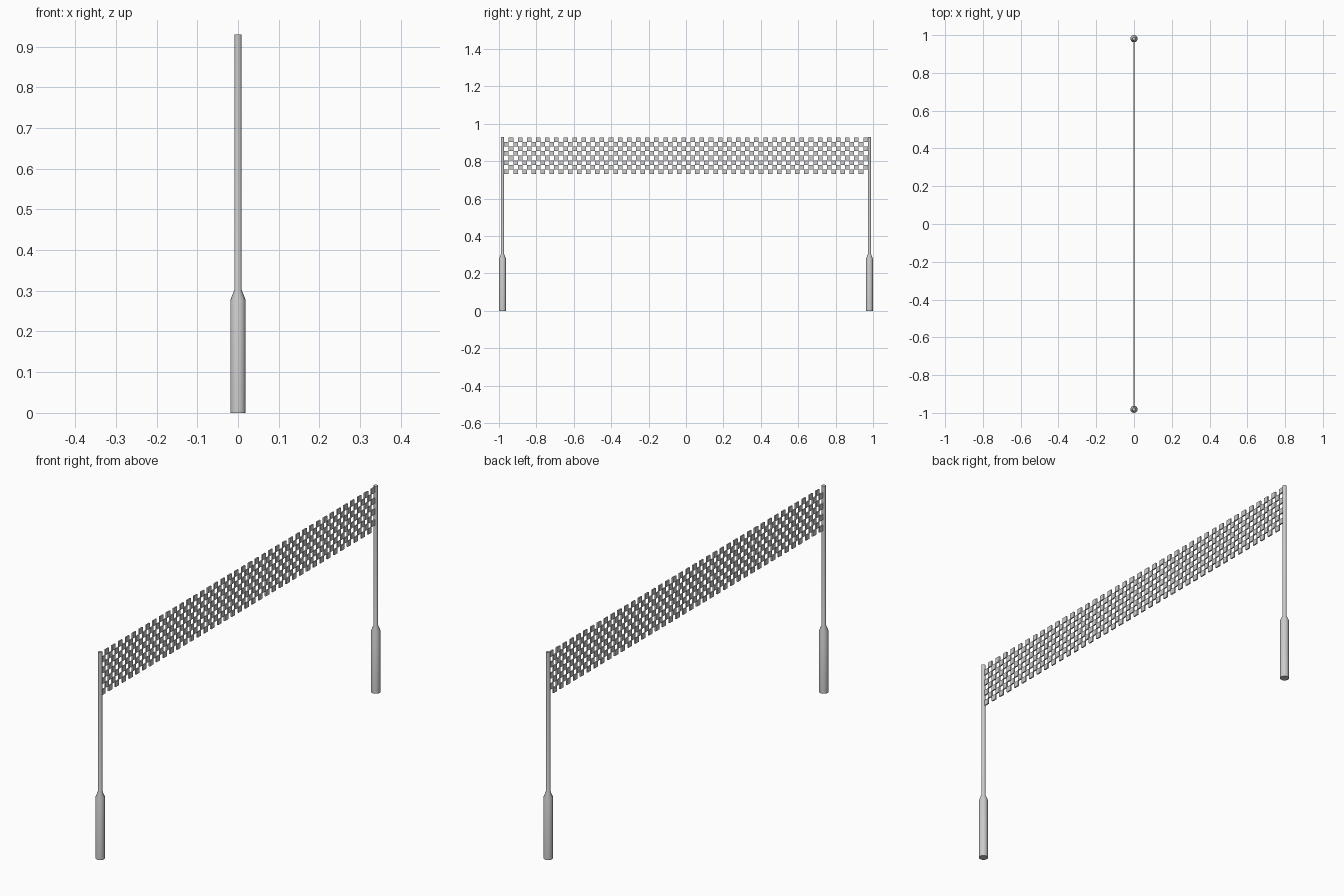
import bpy, bmesh, math

if "Cube" in bpy.data.objects:
    bpy.data.objects.remove(bpy.data.objects["Cube"])

BASE_R, POLE_R, TOP = 0.019, 0.009, 0.93
POST_Y = 1 - BASE_R
COLS, ROWS = 80, 8
HALF_W, Z0, Z1, THICK = 0.972, 0.731, 0.927, 0.006


def finish(name, bm):
    mesh = bpy.data.meshes.new(name)
    bm.normal_update()
    bm.to_mesh(mesh)
    bm.free()
    obj = bpy.data.objects.new(name, mesh)
    bpy.context.collection.objects.link(obj)
    return obj


# Posts: a lathed profile with a thick sleeve at the foot
def post(name, y, sides=16):
    profile = [(BASE_R, 0), (BASE_R, 0.277), (POLE_R, 0.302), (POLE_R, TOP)]
    bm = bmesh.new()
    rings = []
    for r, z in profile:
        rings.append([bm.verts.new((r * math.cos(2 * math.pi * i / sides),
                                    y + r * math.sin(2 * math.pi * i / sides), z))
                      for i in range(sides)])
    for a, b in zip(rings, rings[1:]):
        for i in range(sides):
            j = (i + 1) % sides
            bm.faces.new((a[i], a[j], b[j], b[i]))
    bm.faces.new(rings[0][::-1])
    bm.faces.new(rings[-1])
    obj = finish(name, bm)
    bpy.ops.object.select_all(action='DESELECT')
    obj.select_set(True)
    bpy.context.view_layer.objects.active = obj
    bpy.ops.object.shade_smooth_by_angle(angle=math.radians(25))


post("left_post", -POST_Y)
post("right_post", POST_Y)

# Net: checkerboard of thin square blocks touching at their corners
bm = bmesh.new()
dy, dz = 2 * HALF_W / COLS, (Z1 - Z0) / ROWS
for row in range(ROWS):
    for col in range(COLS):
        if (row + col) % 2:
            continue
        cube = bmesh.ops.create_cube(bm, size=1)["verts"]
        bmesh.ops.scale(bm, vec=(THICK, dy, dz), verts=cube)
        bmesh.ops.translate(bm, verts=cube,
                            vec=(0, -HALF_W + (col + 0.5) * dy, Z0 + (row + 0.5) * dz))
finish("net", bm)
